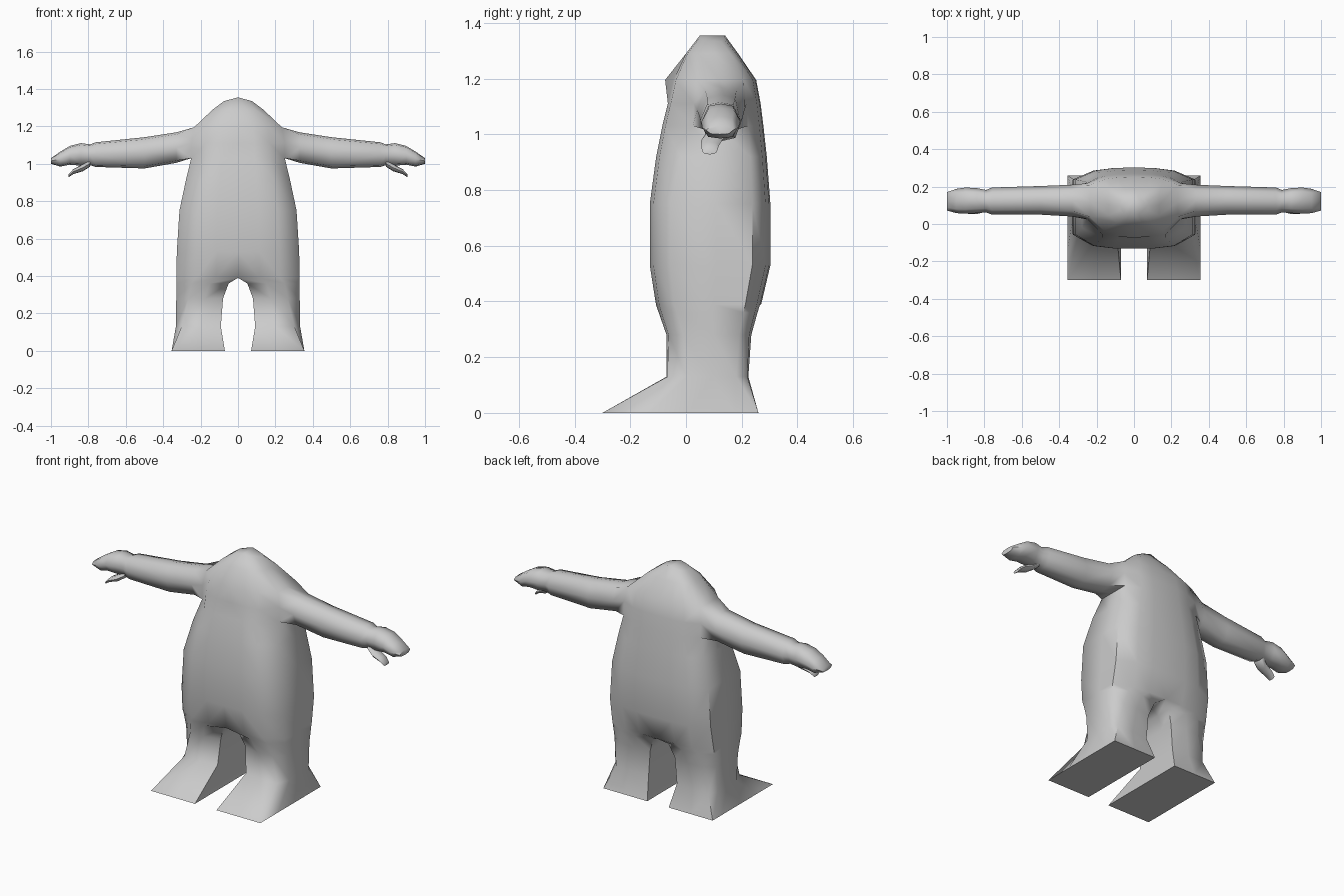
import bpy, bmesh, math

if "Cube" in bpy.data.objects:
    bpy.data.objects.remove(bpy.data.objects["Cube"])

# Cross-section of one body half: (u across, v front to back), rounded and boxy
ROUND = [(0, 0), (.35, .0), (.68, .03), (1, None), (1, .55), (1, .85),
         (.66, .96), (.35, .99), (0, 1), (0, .67), (0, .33)]
BOX = [(0, 0), (.5, 0), (1, 0), (1, .3), (1, .55), (1, .85),
       (1, 1), (.5, 1), (0, 1), (0, .67), (0, .33)]
# z, inner x, outer x, front y, back y, v of the side's front edge, boxiness
BODY = [(1.355, 0, .075, .05, .14, .25, 0),
        (1.29, 0, .135, 0, .187, .25, 0),
        (1.195, 0, .235, -.045, .252, .28, 0),
        (1.11, 0, .25, -.065, .268, .28, 0),
        (1.03, 0, .25, -.085, .278, .3, 0),
        (.92, 0, .277, -.107, .29, .22, 0),
        (.75, 0, .313, -.13, .303, .17, 0),
        (.53, 0, .327, -.13, .303, .17, 0),
        (.39, 0, .33, -.108, .27, .17, 0),
        (.36, .05, .33, -.098, .26, .17, .1),
        (.28, .08, .33, -.07, .237, .17, .2),
        (.13, .092, .332, -.07, .225, .17, .6),
        (0, .07, .355, -.3, .26, .3, 1)]
# x, front y, back y, bottom z, top z
ARM = [(.33, .04, .21, 1.005, 1.168), (.5, .05, .203, .975, 1.142),
       (.76, .05, .195, .983, 1.115), (.79, .062, .182, .992, 1.104),
       (.84, .058, .192, .99, 1.11), (.9, .055, .195, .995, 1.095),
       (.95, .058, .188, .985, 1.065), (1.0, .072, .17, 1.0, 1.03)]
THUMB = [(.79, .07, .15, .985, 1.02), (.83, .055, .13, .96, .998),
         (.88, .053, .118, .945, .972), (.905, .06, .11, .928, .945)]


def octagon(bm, x, y0, y1, z0, z1):
    """Eight-sided section across an arm, starting at top front."""
    pts = [(.17, .93), (.5, 1), (.83, .93), (1, .5), (.83, .07), (.5, 0), (.17, .07), (0, .5)]
    return [bm.verts.new((x, y0 + u * (y1 - y0), z0 + v * (z1 - z0))) for u, v in pts]


def bridge(bm, a, b):
    n = len(a)
    for i in range(n):
        bm.faces.new((a[i], a[(i + 1) % n], b[(i + 1) % n], b[i]))


def finish(bm, name):
    bmesh.ops.delete(bm, geom=[v for v in bm.verts if not v.link_faces], context='VERTS')
    bmesh.ops.recalc_face_normals(bm, faces=bm.faces)
    # mirror the half across x = 0
    geom = bm.verts[:] + bm.edges[:] + bm.faces[:]
    dup = bmesh.ops.duplicate(bm, geom=geom)["geom"]
    verts = [e for e in dup if isinstance(e, bmesh.types.BMVert)]
    faces = [e for e in dup if isinstance(e, bmesh.types.BMFace)]
    for v in verts:
        v.co.x = -v.co.x
    bmesh.ops.reverse_faces(bm, faces=faces)
    bmesh.ops.remove_doubles(bm, verts=bm.verts, dist=.0005)
    bmesh.ops.recalc_face_normals(bm, faces=bm.faces)
    me = bpy.data.meshes.new(name)
    bm.to_mesh(me)
    bm.free()
    ob = bpy.data.objects.new(name, me)
    bpy.context.collection.objects.link(ob)
    bpy.ops.object.select_all(action='DESELECT')
    ob.select_set(True)
    bpy.context.view_layer.objects.active = ob
    bpy.ops.object.shade_smooth_by_angle(angle=math.radians(65))
    return ob


# Body with head, legs and feet
bm = bmesh.new()
rings = []
for k, (z, xi, xo, yf, yb, v3, box) in enumerate(BODY):
    ring = []
    for i, ((ur, vr), (ub, vb)) in enumerate(zip(ROUND, BOX)):
        vr = v3 if vr is None else vr
        if xi > 0:  # round the inner corners of the legs
            vr = {0: .1, 8: .92}.get(i, vr)
        u, v = ur + (ub - ur) * box, vr + (vb - vr) * box
        drop = .02 * u if k == 0 else 0
        ring.append(bm.verts.new((xi + u * (xo - xi), yf + v * (yb - yf), z - drop)))
    rings.append(ring)
rings[2][0].co.y = -.075  # small pointed snout over the chest
n = len(ROUND)
for k in range(len(rings) - 1):
    a, b = rings[k], rings[k + 1]
    for i in range(n):
        centre = i >= 8 and BODY[k + 1][1] == 0
        arm_hole = k in (2, 3) and i in (3, 4)
        if not (centre or arm_hole):
            j = (i + 1) % n
            bm.faces.new((a[i], a[j], b[j], b[i]))
bm.faces.new(rings[0][:9])
bm.faces.new(rings[-1])

# Arm and hand grown out of the shoulder opening
loop = rings[2][3:6] + [rings[3][5]] + rings[4][5:2:-1] + [rings[3][3]]
for sec in ARM:
    nxt = octagon(bm, *sec)
    bridge(bm, loop, nxt)
    loop = nxt
bm.faces.new(loop)
finish(bm, "body")

# Thumbs
bm = bmesh.new()
secs = [octagon(bm, *s) for s in THUMB]
for a, b in zip(secs, secs[1:]):
    bridge(bm, a, b)
bm.faces.new(secs[0])
bm.faces.new(secs[-1])
finish(bm, "thumbs")
